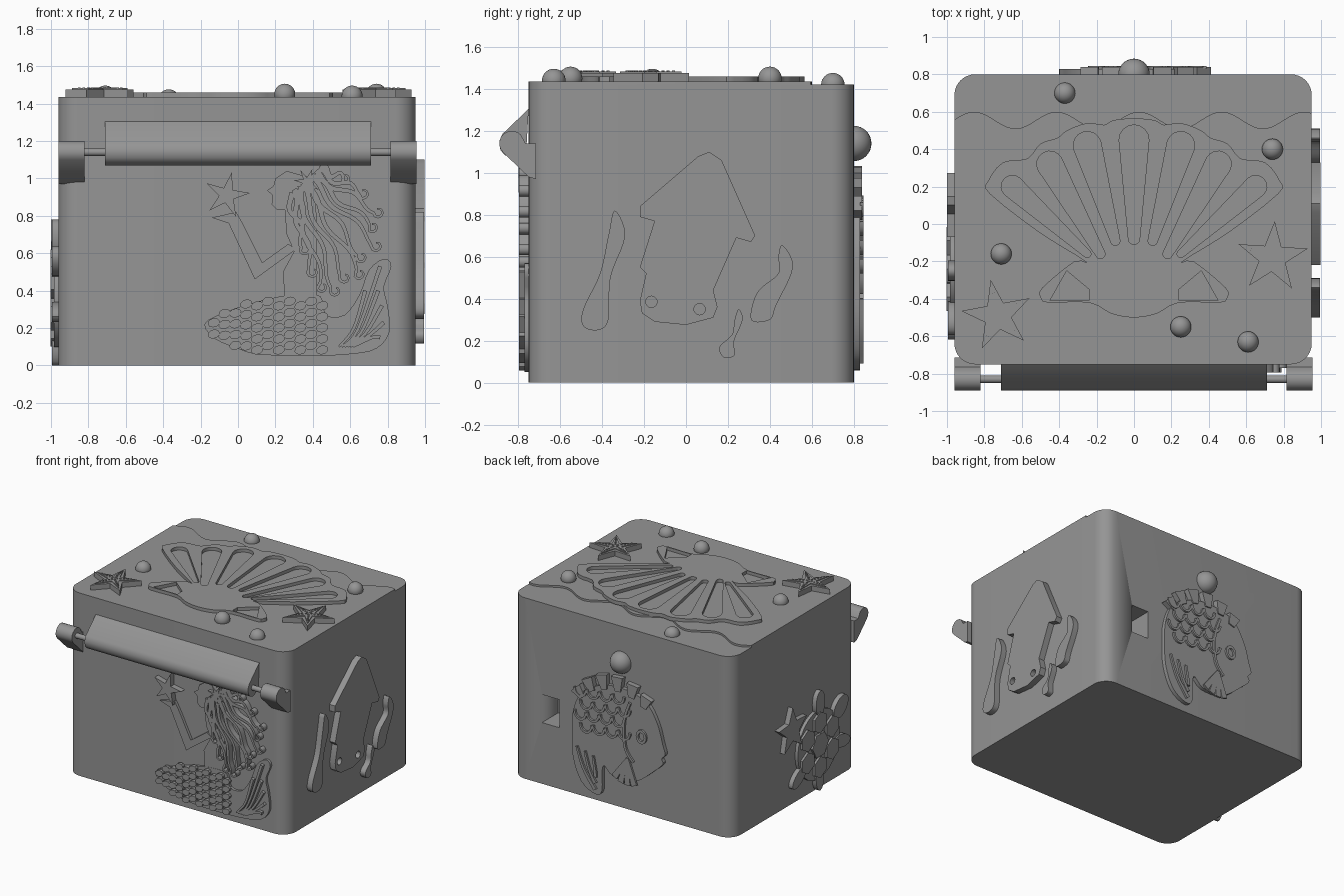
import bpy, bmesh
from math import sin, cos, pi, atan2, radians
from mathutils import Vector, Matrix

cube = bpy.data.objects.get("Cube")
if cube:
    bpy.data.objects.remove(cube, do_unlink=True)

grey = bpy.data.materials.new("stone_grey")
grey.use_nodes = True
colour = (0.3, 0.3, 0.3, 1)
grey.diffuse_color = colour
grey.node_tree.nodes["Principled BSDF"].inputs["Base Color"].default_value = colour

# Working planes: origin, across, up, outward
X, Y, Z = Vector((1, 0, 0)), Vector((0, 1, 0)), Vector((0, 0, 1))
FRONT = (Y * -.75, X, Z, -Y)
BACK = (Y * .8, X, Z, Y)
RIGHT = (X * .95, Y, Z, X)
LEFT = (X * -.96, Y, Z, -X)
TOP = (Z * 1.435, X, Y, Z)
GROUND = (Z * 0, X, Y, Z)
SIDE = (X * 0, Y, Z, X)


def finish(name, bm, smooth=True):
    bmesh.ops.recalc_face_normals(bm, faces=bm.faces)
    mesh = bpy.data.meshes.new(name)
    bm.to_mesh(mesh)
    bm.free()
    obj = bpy.data.objects.new(name, mesh)
    bpy.context.collection.objects.link(obj)
    mesh.materials.append(grey)
    if smooth:
        bpy.ops.object.select_all(action='DESELECT')
        obj.select_set(True)
        bpy.context.view_layer.objects.active = obj
        bpy.ops.object.shade_smooth_by_angle(angle=radians(35))
    return obj


def relief(name, shapes, plane, low, high):
    """Extrude shapes on a plane; each shape is an outline followed by its holes."""
    o, u, v, n = plane
    bm = bmesh.new()
    for loops in shapes:
        edges = []
        for loop in loops:
            vs = [bm.verts.new(o + u * a + v * b + n * low) for a, b in loop]
            edges += [bm.edges.new((vs[i - 1], vs[i])) for i in range(len(vs))]
        if len(loops) == 1:
            faces = [bm.faces.new(vs)]
        else:
            made = bmesh.ops.triangle_fill(bm, edges=edges, use_beauty=True)["geom"]
            faces = [f for f in made if isinstance(f, bmesh.types.BMFace)]
        ext = bmesh.ops.extrude_face_region(bm, geom=faces, use_keep_orig=True)["geom"]
        bmesh.ops.translate(bm, vec=n * (high - low),
                            verts=[e for e in ext if isinstance(e, bmesh.types.BMVert)])
    return finish(name, bm)


def spline(pts, closed=True, steps=5):
    """Smooth curve through the points."""
    p = [Vector(q) for q in pts]
    k = len(p)
    out = []
    for i in range(k if closed else k - 1):
        a, b, c, d = [p[j % k] if closed else p[min(max(j, 0), k - 1)] for j in range(i - 1, i + 3)]
        for s in range(steps):
            t = s / steps
            out.append(b + (c - a) * t / 2 + (a * 2 - b * 5 + c * 4 - d) * t * t / 2
                       + (b * 3 - a - c * 3 + d) * t ** 3 / 2)
    return out if closed else out + [p[-1]]


def ribbon(path, w0, w1):
    """Tapered strip along a path."""
    p = [Vector(q) for q in path]
    left, right = [], []
    for i, q in enumerate(p):
        d = (p[min(i + 1, len(p) - 1)] - p[max(i - 1, 0)]).normalized()
        side = Vector((-d.y, d.x)) * (w0 + (w1 - w0) * i / (len(p) - 1)) / 2
        left.append(q + side)
        right.append(q - side)
    return left + right[::-1]


def oval(x, y, rx, ry, turn=0, n=20):
    c, s = cos(turn), sin(turn)
    ring = [(rx * cos(2 * pi * i / n), ry * sin(2 * pi * i / n)) for i in range(n)]
    return [(x + a * c - b * s, y + a * s + b * c) for a, b in ring]


def star(x, y, r, inner, turn, points=5):
    return [(x + (inner if i % 2 else r) * cos(turn + pi * i / points),
             y + (inner if i % 2 else r) * sin(turn + pi * i / points)) for i in range(points * 2)]


def capsule(p, q, rp, rq):
    ang = atan2(q[1] - p[1], q[0] - p[0])
    arc = [pi / 2 + pi * i / 8 for i in range(9)]
    return ([(p[0] + rp * cos(ang + a), p[1] + rp * sin(ang + a)) for a in arc]
            + [(q[0] + rq * cos(ang + a + pi), q[1] + rq * sin(ang + a + pi)) for a in arc])


def pearl(name, x, y, z, r):
    bm = bmesh.new()
    bmesh.ops.create_uvsphere(bm, u_segments=28, v_segments=16, radius=r,
                              matrix=Matrix.Translation((x, y, z)))
    finish(name, bm)


# Box with rounded upright corners and a square pocket in the back
r = .11
corners = [(.95 - r, .8 - r), (-.96 + r, .8 - r), (-.96 + r, -.75 + r), (.95 - r, -.75 + r)]
rounded = [(cx + r * cos(pi / 2 * (k + i / 8)), cy + r * sin(pi / 2 * (k + i / 8)))
           for k, (cx, cy) in enumerate(corners) for i in range(9)]
body = relief("box_body", [[rounded]], GROUND, 0, 1.42)
pocket = relief("pocket_cutter", [[[(.54, .48), (.69, .48), (.69, .7), (.54, .7)]]], BACK, -.2, .1)
pocket.hide_render = True
cut = body.modifiers.new("pocket", 'BOOLEAN')
cut.object, cut.solver = pocket, 'EXACT'
bpy.context.view_layer.objects.active = body
bpy.ops.object.modifier_apply(modifier=cut.name)
bpy.data.objects.remove(pocket, do_unlink=True)

# Raised sand sheet with a wavy shoreline
shore = [(.95 - 1.91 * i / 80, .555 + .045 * sin(i * .34 + 1)) for i in range(81)]
relief("sand_sheet", [[shore + rounded[18:]]], TOP, -.02, 0)

# Scallop shell with rib slots
half = [(.11, .555), (.16, .53), (.25, .54), (.36, .5), (.41, .46), (.5, .43), (.57, .35), (.7, .33),
        (.78, .23), (.77, .16), (.5, -.05), (.26, -.2), (.32, -.2), (.49, -.34), (.5, -.39),
        (.46, -.42), (.24, -.42), (.12, -.48)]
shell = [(0, .565)] + half + [(0, -.5)] + [(-a, b) for a, b in half[::-1]]
slots = [capsule((0, .45), (0, -.08), .08, .03)]
for m in (-1, 1):
    slots += [capsule((m * .25, .42), (m * .1, -.09), .075, .025),
              capsule((m * .45, .32), (m * .18, -.16), .07, .025),
              capsule((m * .65, .2), (m * .25, -.16), .06, .02)]
    slots.append([(m * .36, -.25), (m * .24, -.35), (m * .24, -.41), (m * .45, -.41)])
relief("scallop_shell", [[spline(shell, steps=3)] + slots], TOP, -.005, .025)

# Starfish with studded arms
for name, x, y, turn in (("right_starfish", .74, -.18, .25), ("left_starfish", -.73, -.49, .5)):
    relief(name, [[star(x, y, .195, .075, turn)]], TOP, -.005, .04)
    relief(name + "_ridge", [[star(x, y, .16, .045, turn)]], TOP, .04, .047)
    studs = [[oval(x + d * cos(turn + k * 2 * pi / 5), y + d * sin(turn + k * 2 * pi / 5), .007, .007, n=8)]
             for k in range(5) for d in (.02, .045, .07, .095, .12)]
    relief(name + "_studs", studs, TOP, .047, .052)

# Pearls
for i, (x, y, z) in enumerate([(-.37, .7, 1.42), (.74, .4, 1.45), (-.71, -.16, 1.44),
                               (.25, -.55, 1.45), (.61, -.63, 1.44)]):
    pearl(f"top_pearl_{i}", x, y, z, .056)
pearl("back_pearl", 0, .8, 1.14, .084)

# Hinged bar, rod and brackets on the front
bar = [(-.75, 1.305), (-.875, 1.185), (-.89, 1.15), (-.885, 1.11), (-.865, 1.085), (-.83, 1.07),
       (-.79, 1.085), (-.76, 1.13)]
relief("front_bar", [[bar]], SIDE, -.71, .71)
relief("hinge_rod", [[oval(-.83, 1.14, .02, .02)]], SIDE, -.84, .84)
knuckle = [(-.83 + .06 * cos(a), 1.14 + .06 * sin(a)) for a in [pi / 4 + pi * i / 10 for i in range(11)]]
bracket = [(-.715, 1.14), (-.765, 1.14)] + knuckle + [(-.75, .98), (-.715, .97)]
for name, a, b in (("right_bracket", -.96, -.82), ("left_bracket", .815, .955)):
    relief(name, [[bracket]], SIDE, a, b)

# Squid and seaweed on the +x side
squid = [(.11, 1.1), (.06, 1.08), (-.22, .84), (-.22, .79), (-.15, .77), (-.22, .55), (-.19, .52),
         (-.22, .39), (-.21, .33), (-.15, .29), (0, .275), (.13, .31), (.15, .36), (.13, .44),
         (.24, .69), (.31, .67), (.33, .7), (.17, 1.06)]
relief("squid", [[squid, oval(-.165, .385, .027, .027), oval(.065, .35, .027, .027)]], RIGHT, -.005, .048)
weeds = [[(-.34, .82), (-.29, .7), (-.36, .5), (-.37, .3), (-.42, .25), (-.49, .27), (-.49, .35),
          (-.41, .52), (-.37, .7)],
         [(.46, .655), (.51, .55), (.43, .37), (.4, .3), (.31, .3), (.34, .43), (.44, .52), (.44, .6)],
         [(.25, .35), (.27, .3), (.23, .2), (.23, .13), (.18, .12), (.16, .17), (.22, .23), (.23, .29)]]
relief("seaweed", [[spline(w)] for w in weeds], RIGHT, -.005, .045)

# Turtle on the -x side
cy, cz = -.24, .36
relief("turtle_shell", [[oval(cy, cz, .26, .27, n=24)]], LEFT, -.005, .025)
hexes = [oval(cy, cz, .1, .1, n=6)] + [oval(cy + .175 * cos(a), cz + .175 * sin(a), .085, .085, a, 6)
                                       for a in [pi / 6 + k * pi / 3 for k in range(6)]]
relief("turtle_shell_plates", [[h] for h in hexes], LEFT, .025, .042)
limbs = [oval(cy + d * cos(a), cz + d * sin(a), .1, w, a)
         for a, d, w in ((1.6, .32, .055), (2.5, .33, .07), (3.4, .29, .05), (4.7, .26, .05), (5.7, .3, .05))]
relief("turtle_limbs", [[limb] for limb in limbs], LEFT, -.005, .035)
relief("turtle_star", [[star(.1, .6, .18, .08, .3)]], LEFT, -.005, .04)

# Fish on the back
fish = [(.4, .66), (.33, .82), (.15, .93), (-.05, .95), (-.23, .9), (-.33, .76), (-.38, .6), (-.4, .53),
        (-.37, .49), (-.38, .45), (-.31, .38), (-.14, .25), (.05, .24), (.14, .3), (.15, .1), (.21, .06),
        (.33, .13), (.4, .3), (.41, .5)]
relief("fish_body", [[spline(fish, steps=4)]], BACK, -.005, .03)
crest = []
for i in range(6):
    a = radians(35 + i * 19)
    crest.append([ribbon([(.02 + .36 * cos(a), .62 + .3 * sin(a)), (.03 + .42 * cos(a), .62 + .41 * sin(a))], .05, .1)])
relief("fish_crest", crest, BACK, -.005, .04)
scales = []
for row in range(4):
    for col in range(4):
        x, z = .33 - col * .11 - row % 2 * .05, .88 - row * .09 + col * .01
        arc = [(x + .05 * cos(pi + pi * i / 8), z - .02 + .06 * sin(pi + pi * i / 8)) for i in range(9)]
        scales.append([ribbon(arc, .018, .018)])
relief("fish_scales", scales, BACK, .03, .045)
gill = ribbon(spline([(-.1, .86), (-.05, .7), (-.06, .5), (-.13, .4)], False), .02, .02)
relief("fish_gill", [[gill], [oval(-.2, .62, .045, .055), oval(-.2, .62, .025, .032)]], BACK, .03, .045)
fins = [[ribbon([(-.08, .42), (-.08 + .2 * sin(k * .3), .42 - .21 * cos(k * .3))], .02, .05)] for k in range(-1, 3)]
tail = [[ribbon(spline([(.36 - k * .07, .4 - k * .02), (.3 - k * .05, .24), (.2, .1 + k * .05)], False), .015, .03)]
        for k in range(3)]
relief("fish_fins", fins + tail, BACK, .03, .045)

# Mermaid on the front: figure, arm and star
figure = [(.26, 1.04), (.2, 1.0), (.19, .96), (.155, .935), (.185, .91), (.18, .86), (.21, .83), (.25, .83),
          (.26, .7), (.3, .61), (.24, .5), (.25, .36), (.42, .37), (.42, .8), (.4, 1.0)]
relief("mermaid_figure", [[figure]], FRONT, -.005, .018)
arm = [(-.14, .79), (-.05, .76), (.09, .46), (.31, .62), (.27, .65), (.13, .55), (.03, .75), (-.01, .82)]
relief("mermaid_arm", [[arm]], FRONT, -.005, .022)
relief("held_star", [[star(-.06, .91, .125, .042, 1.35)]], FRONT, -.005, .045)
relief("hair_flower", [[star(.37, .98, .075, .025, .3, 7)]], FRONT, .018, .048)

# Wavy hair strands ending in curls
ends = [(.57, 1.0), (.67, .92), (.75, .82), (.72, .74), (.74, .64), (.66, .58), (.65, .49), (.57, .47),
        (.52, .4), (.45, .42), (.4, .5), (.36, .62)]
hair = []
for i, end in enumerate(ends):
    p, q = Vector((.44 - .17 * i / 11, 1.05 - .012 * i)), Vector(end)
    side = Vector((p.y - q.y, q.x - p.x)).normalized()
    path = [p.lerp(q, s / 20) + side * .02 * sin(s * .5 + i % 3) for s in range(20)]
    a0 = atan2(q.y - p.y, q.x - p.x) - pi / 2
    path += [q + Vector((cos(a0 + k * .5), sin(a0 + k * .5))) * (.028 - .0015 * k) for k in range(9)]
    hair.append([ribbon(path, .03, .01)])
relief("mermaid_hair", hair, FRONT, -.005, .045)

# Mermaid tail with overlapping scales and a feathered fin
tail = [(-.18, .22), (-.12, .14), (0, .09), (.1, .06), (.35, .05), (.6, .06), (.74, .09), (.81, .18), (.8, .32),
        (.78, .42), (.82, .53), (.78, .57), (.7, .51), (.65, .38), (.57, .27), (.47, .27), (.44, .37),
        (.3, .38), (.1, .34), (-.08, .28)]
relief("mermaid_tail", [[spline(tail, steps=3)]], FRONT, -.005, .02)
scales = []
for col in range(11):
    x = -.13 + col * .058
    low, high = max(.065, .15 - col * .03), min(.36, .27 + col * .025)
    rows = round((high - low) / .055)
    for row in range(rows):
        z = low + (row + .3 + col % 2 * .4) * (high - low) / rows
        scales.append([oval(x, z, .033, .024, .3, 10)])
relief("tail_scales", scales, FRONT, .02, .045)
feathers = [[ribbon(spline([(.54 + k * .015, .1), (.62 + k * .02, .2 - k * .01), tip], False), .012, .022)]
            for k, tip in enumerate([(.68, .4), (.76, .53), (.75, .4), (.77, .32), (.78, .23), (.76, .15)])]
relief("tail_fin_feathers", feathers, FRONT, .02, .045)
